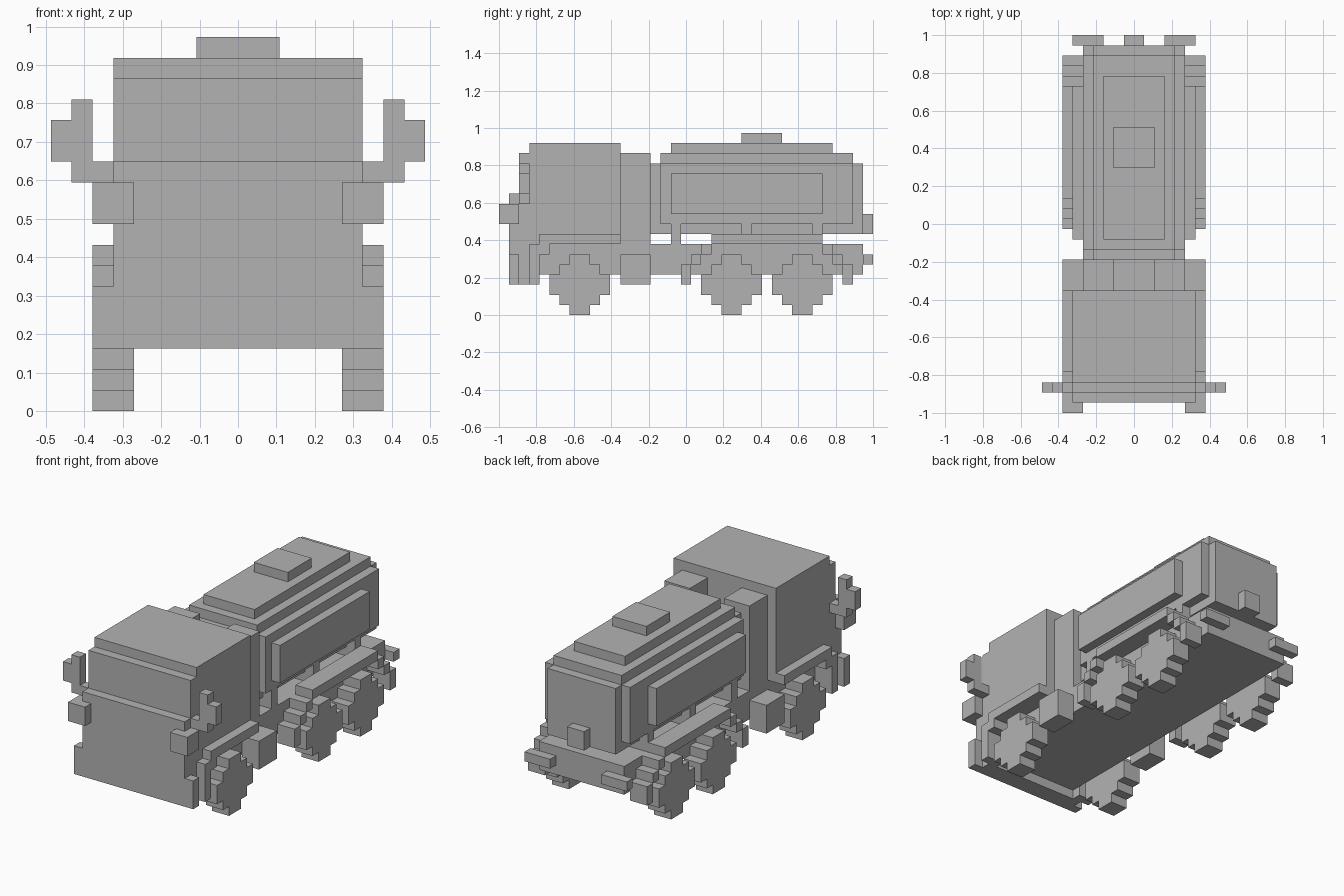
import bpy
import bmesh
from mathutils import Vector

if "Cube" in bpy.data.objects:
    bpy.data.objects.remove(bpy.data.objects["Cube"], do_unlink=True)

UNIT = 2 / 37      # edge of one block
MIDDLE = 18.5      # block count from the front end to the centre

# One plain grey for the whole vehicle
grey = bpy.data.materials.new("plain_grey")
grey.use_nodes = True
colour = (0.45, 0.45, 0.45, 1)
grey.diffuse_color = colour
grey.node_tree.nodes["Principled BSDF"].inputs["Base Color"].default_value = colour


def to_world(x, y, z):
    return Vector((x, y - MIDDLE, z)) * UNIT


def finish(name, mesh_data):
    bmesh.ops.recalc_face_normals(mesh_data, faces=mesh_data.faces)
    mesh = bpy.data.meshes.new(name)
    mesh_data.to_mesh(mesh)
    mesh_data.free()
    mesh.materials.append(grey)
    part = bpy.data.objects.new(name, mesh)
    bpy.context.scene.collection.objects.link(part)
    return part


def block(name, x, y, z):
    """Box from (low, high) ranges counted in blocks."""
    data = bmesh.new()
    bmesh.ops.create_cube(data, size=1)
    for v in data.verts:
        v.co = to_world(*(span[0] if c < 0 else span[1] for c, span in zip(v.co, (x, y, z))))
    return finish(name, data)


def centred(name, half_width, y, z):
    return block(name, (-half_width, half_width), y, z)


def pair(name, x, y, z):
    block("left_" + name, x, y, z)
    block("right_" + name, (-x[1], -x[0]), y, z)


def wheel(name, x, y_centre):
    """Stepped disc: a quarter staircase turned four times, then extruded."""
    outline = []
    quarter = [(3, 1), (2, 1), (2, 2), (1, 2), (1, 3)]
    for turn in range(4):
        outline += quarter
        quarter = [(-b, a) for a, b in quarter]
    data = bmesh.new()
    face = data.faces.new([data.verts.new(to_world(x[0], y_centre + a, 3 + b)) for a, b in outline])
    grown = bmesh.ops.extrude_face_region(data, geom=[face], use_keep_orig=True)
    moved = [g for g in grown["geom"] if isinstance(g, bmesh.types.BMVert)]
    bmesh.ops.translate(data, verts=moved, vec=((x[1] - x[0]) * UNIT, 0, 0))
    finish(name, data)


# Chassis
centred("chassis", 5, (3, 36), (4, 7))
pair("fuel_box", (5, 7), (12, 15), (3, 6))
pair("tail_light", (3, 6), (36, 37), (5, 6))

# Cab
centred("cab_body", 6, (3, 12), (7, 17))
centred("windscreen_wall", 6, (2, 3), (3, 16))
centred("front_panel", 6, (1, 2), (3, 12))
pair("bumper_end", (6, 7), (1, 2), (3, 6))
pair("headlight", (5, 7), (0, 2), (9, 11))

# Mirrors
pair("mirror_arm", (6, 7), (2, 3), (11, 12))
pair("mirror_post", (7, 8), (2, 3), (11, 15))
pair("mirror_glass", (8, 9), (2, 3), (12, 14))

# Tall stacks behind the cab
pair("stack", (2, 5), (12, 15), (7, 16))

# Front fenders
pair("front_flap", (5, 7), (3, 4), (3, 7))
pair("front_fender_step", (5, 7), (4, 5), (6, 8))
pair("front_fender_top", (5, 7), (5, 12), (7, 8))

# Rear fenders: steps mirrored about the middle of the axle pair
first, last = 18, 35
for step, height in enumerate([(3, 5), (5, 6), (6, 7)]):
    near, far = first + step, last - step
    pair(f"fender_step_fore_{step}", (5, 7), (near, near + 1), height)
    pair(f"fender_step_aft_{step}", (5, 7), (far - 1, far), height)
pair("rear_fender_top", (5, 7), (first + 3, last - 3), (7, 8))

# Wheels
for axle, centre in {"front": 8, "middle": 23, "rear": 30}.items():
    wheel(f"left_{axle}_wheel", (5, 7), centre)
    wheel(f"right_{axle}_wheel", (-7, -5), centre)

# Tank in stepped layers
centred("tank_core", 4, (15, 36), (8, 15))
centred("tank_barrel", 5, (16, 35), (9, 15))
centred("tank_shoulder", 4, (16, 35), (15, 16))
centred("tank_crown", 3, (17, 33), (16, 17))
centred("tank_hatch", 2, (24, 28), (17, 18))
pair("tank_side_panel", (5, 6), (17, 32), (10, 14))
centred("rear_valve", 1, (36, 37), (8, 10))
for start in range(17, 32, 7):
    centred(f"tank_saddle_{start}", 5, (start, start + 1), (7, 9))
